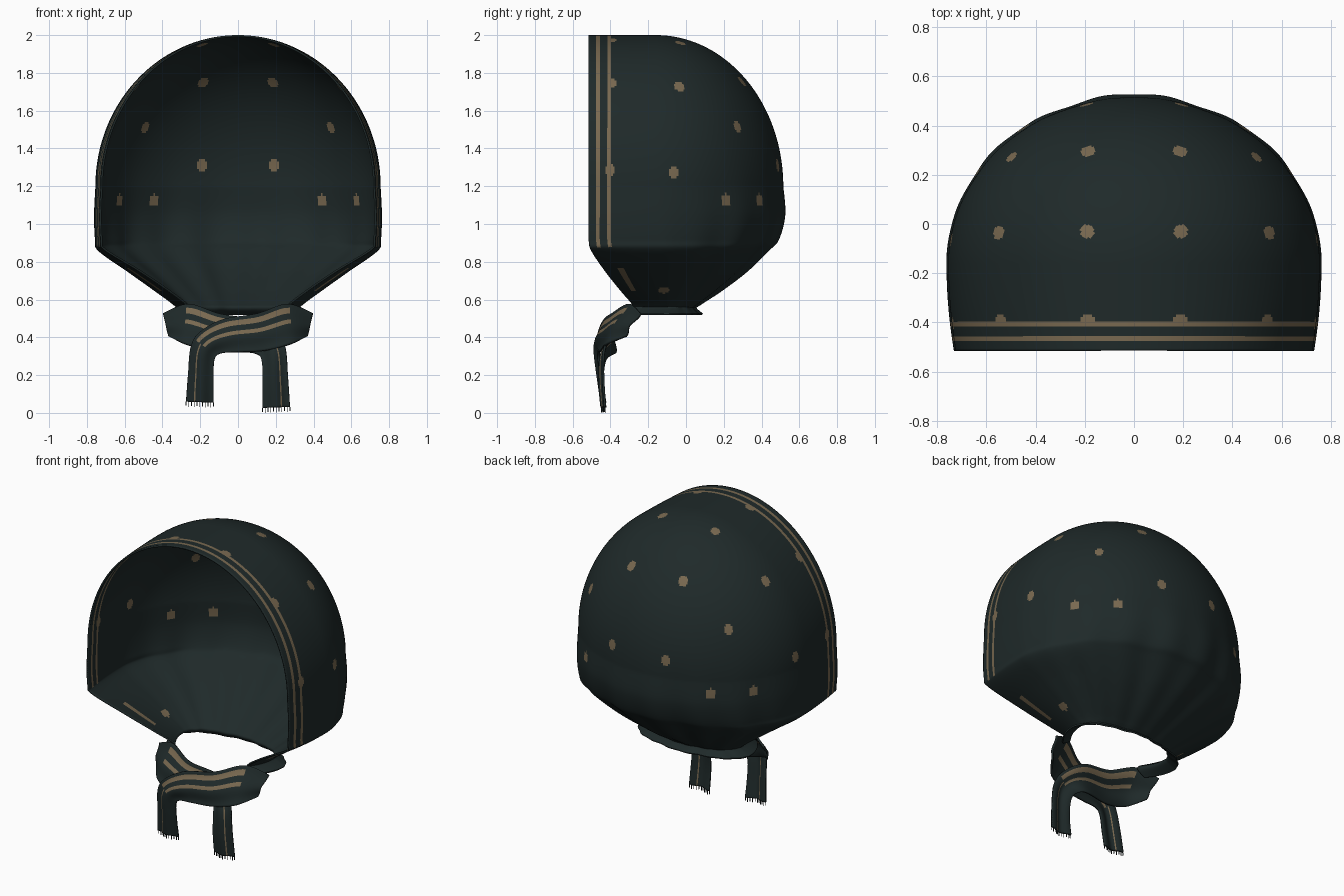
import bpy, bmesh, math
from mathutils import Vector

if "Cube" in bpy.data.objects:
    bpy.data.objects.remove(bpy.data.objects["Cube"])


def material(name, rgb):
    m = bpy.data.materials.new(name)
    m.diffuse_color = (*rgb, 1)
    m.use_nodes = True
    m.node_tree.nodes["Principled BSDF"].inputs["Base Color"].default_value = m.diffuse_color
    return m


CLOTH = material("dark green cloth", (0.0135, 0.0225, 0.0225))
GOLD = material("dull gold print", (0.19, 0.14, 0.08))


def finish(bm, name, thickness):
    """Turn a cloth sheet into a smooth, thin object."""
    me = bpy.data.meshes.new(name)
    bmesh.ops.recalc_face_normals(bm, faces=bm.faces[:])
    for f in bm.faces:
        f.smooth = True
    bm.to_mesh(me)
    bm.free()
    ob = bpy.data.objects.new(name, me)
    bpy.context.collection.objects.link(ob)
    me.materials.append(CLOTH)
    me.materials.append(GOLD)
    if thickness:
        s = ob.modifiers.new("thickness", 'SOLIDIFY')
        s.thickness, s.offset = thickness, 0
    return ob


def spline(keys, t):
    """Catmull-Rom through equal-length tuples, t from 0 to 1."""
    n = len(keys) - 1
    i = min(int(t * n), n - 1)
    u = t * n - i
    p = [keys[max(0, min(n, i + k))] for k in (-1, 0, 1, 2)]
    return [0.5 * (2 * b + (c - a) * u + (2 * a - 5 * b + 4 * c - d) * u * u
                   + (3 * b - a - 3 * c + d) * u ** 3) for a, b, c, d in zip(*p)]


def grid_faces(bm, rows, is_gold):
    for i, (r0, r1) in enumerate(zip(rows, rows[1:])):
        for j in range(len(r0) - 1):
            f = bm.faces.new((r0[j], r0[j + 1], r1[j + 1], r1[j]))
            f.material_index = int(is_gold(i, j))


# ---- hood: U-shaped slices (z, half width, front y, bend y, back y)
LOWER = [(1.20, .75, -.515, -.16, .51), (1.05, .757, -.515, -.16, .52),
         (.92, .752, -.515, -.16, .485), (.86, .735, -.50, -.15, .43),
         (.75, .58, -.425, -.13, .315), (.65, .44, -.345, -.12, .185),
         (.58, .345, -.285, -.11, .08), (.555, .33, -.28, -.10, .05),
         (.522, .395, -.28, -.10, .085)]
slices = []
for i in range(95):
    a = math.pi / 2 * i / 95
    slices.append((1.2 + .795 * math.cos(a), .75 * math.sin(a), -.515, -.16,
                   -.16 + .67 * math.sin(a)))
slices += [spline(LOWER, i / 80) for i in range(81)]

STRAIGHT, ARC = 36, 210
bm = bmesh.new()
rows = []
for z, w, yf, yc, yb in slices:
    low = max(0, min(1, (1.45 - z) / .7))
    pinch = .04 + .16 * max(0, min(1, (.88 - z) / .3))
    fold = .024 * low * low
    side = []
    for j in range(STRAIGHT):
        f = j / STRAIGHT
        side.append((w * (1 - pinch * (1 - f) ** 2), yf + (yc - yf) * f))
    pts = list(side)
    for j in range(ARC + 1):
        a = math.pi * j / ARC
        k = 1 + fold * math.sin(a) * (math.cos(8 * a) * .8 + math.cos(18 * a) * .7)
        pts.append((w * math.cos(a) * k, yc + (yb - yc) * math.sin(a) * k))
    pts += [(-x, y) for x, y in reversed(side)]
    rows.append([bm.verts.new((x, y, z)) for x, y in pts])
LAST = 2 * STRAIGHT + ARC - 1


def hood_gold(i, j):
    """Two stripes along the face edge, worn to a patch below the cheek."""
    z, c = slices[i][0], min(j, LAST - j)
    if z > .88:
        return c in (4, 5, 10, 11)
    return .65 < z < .78 and c in (9, 10, 11, 12)


grid_faces(bm, rows, hood_gold)
bmesh.ops.remove_doubles(bm, verts=bm.verts[:], dist=1e-5)

# printed dots, snapped to the nearest point of the cloth
DOTS = [(.19, -.03, 1.96), (.19, .31, 1.76), (.56, -.03, 1.74), (.51, .29, 1.53),
        (.73, -.07, 1.27), (.19, .47, 1.31), (.45, .38, 1.13), (.62, .20, 1.13),
        (.45, -.12, .66), (.19, -.395, 1.97), (.54, -.395, 1.74),
        (.74, -.40, 1.29)]
bm.faces.ensure_lookup_table()
centres = [f.calc_center_median() for f in bm.faces]
for x, y, z in DOTS:
    for s in (1, -1):
        p = Vector((s * x, y, z))
        p = min(centres, key=lambda c: (c - p).length_squared).copy()
        for f, c in zip(bm.faces, centres):
            d = c - p
            if d.x ** 2 + d.y ** 2 + (d.z * .82) ** 2 < .028 ** 2:
                f.material_index = 1
finish(bm, "hood", .01)

# ---- two crossing ties: outer edge then inner edge at each station
TIE = [(.395, -.24, .525, .365, -.32, .405), (.26, -.30, .575, .28, -.42, .365),
       (.10, -.39, .525, .14, -.45, .33), (-.08, -.43, .495, .0, -.465, .322),
       (-.20, -.46, .43, -.09, -.465, .315), (-.25, -.465, .35, -.125, -.465, .28),
       (-.265, -.445, .20, -.13, -.45, .16), (-.275, -.43, .06, -.13, -.43, .055)]


def tie(name, side, behind, drop):
    bm = bmesh.new()
    rows, n = [], 20
    for i in range(61):
        t = i / 60
        v = spline(TIE, t)
        a, b = Vector(v[:3]), Vector(v[3:])
        row = []
        for j in range(n + 1):
            f = j / n
            p = a.lerp(b, f)
            p.y += -.012 * math.sin(math.pi * f) + .006 * math.sin(9 * f)
            p.y += behind * math.exp(-((t - .5) / .22) ** 2)
            p.z -= drop * max(0, t - .7) / .3
            row.append(bm.verts.new((side * p.x, p.y, p.z)))
        rows.append(row)

    def tie_gold(i, j):
        # wide stripes over the knot, a thin line down the hanging end
        return j in (2, 3, 4, 8, 9) if 7 < i < 39 else i >= 39 and j == 6

    grid_faces(bm, rows, tie_gold)
    ends = [v.co.copy() for v in rows[-1]]
    finish(bm, name, .012)
    # fringe threads
    fr = bmesh.new()
    for k, p in enumerate(ends[::2]):
        h, r = .022 + .005 * (k % 2), .0018
        m = bmesh.ops.create_cube(fr, size=1)['verts']
        for v in m:
            v.co = Vector((v.co.x * 2 * r, v.co.y * 2 * r, v.co.z * h)) + p - Vector((0, 0, h / 2))
    for v in fr.verts:
        v.co.z = max(v.co.z, 0)
    finish(fr, name + "_fringe", 0)


tie("front_tie", 1, 0, 0)
tie("rear_tie", -1, .09, .028)
